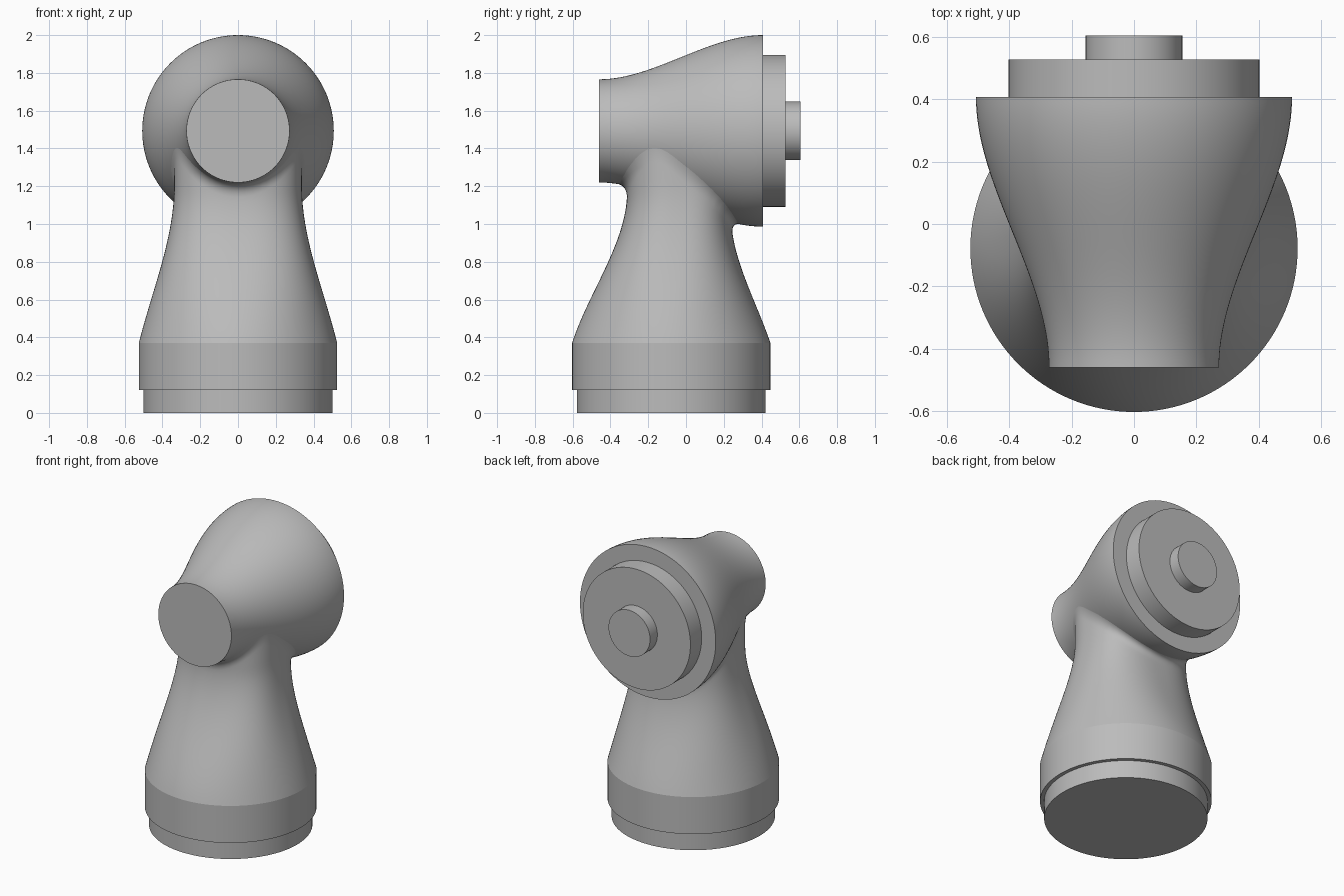
import bpy, bmesh, math
from mathutils import Vector

cube = bpy.data.objects.get("Cube")
if cube:
    bpy.data.objects.remove(cube, do_unlink=True)

SIDES = 128
AXIS_Z = 1.493          # height of the horizontal head axis
BASE_Y = -0.078         # centre of the round base
FRONT, BACK = -0.46, 0.407
R_FRONT, R_BACK = 0.273, 0.507
ARM_Z = 0.37

grey = bpy.data.materials.new("plain grey")
grey.use_nodes = True
colour = (0.5, 0.5, 0.5, 1)
grey.diffuse_color = colour
grey.node_tree.nodes["Principled BSDF"].inputs["Base Color"].default_value = colour


def loft(name, rings):
    """Skin closed rings of points and cap both ends."""
    bm = bmesh.new()
    rows = [[bm.verts.new(p) for p in ring] for ring in rings]
    n = len(rows[0])
    for a, b in zip(rows, rows[1:]):
        for i in range(n):
            j = (i + 1) % n
            bm.faces.new((a[i], a[j], b[j], b[i]))
    bm.faces.new(rows[0][::-1])
    bm.faces.new(rows[-1])
    bmesh.ops.recalc_face_normals(bm, faces=bm.faces)
    mesh = bpy.data.meshes.new(name)
    bm.to_mesh(mesh)
    bm.free()
    mesh.materials.append(grey)
    obj = bpy.data.objects.new(name, mesh)
    bpy.context.collection.objects.link(obj)
    bpy.ops.object.select_all(action='DESELECT')
    obj.select_set(True)
    bpy.context.view_layer.objects.active = obj
    bpy.ops.object.shade_smooth_by_angle(angle=math.radians(35))
    return obj


angles = [2 * math.pi * i / SIDES for i in range(SIDES)]


def upright(r, z):
    return [(r * math.cos(a), BASE_Y + r * math.sin(a), z) for a in angles]


def lying(r, y):
    return [(r * math.cos(a), y, AXIS_Z + r * math.sin(a)) for a in angles]


def head_radius(y):
    s = min(max((y - FRONT) / (BACK - FRONT), 0), 1)
    return R_FRONT + (R_BACK - R_FRONT) * s * s * (3 - 2 * s)


def ease(a, b, slope, z, top):
    """Curve from a at the arm's foot, with a start slope, levelling at b."""
    t = min((z - ARM_Z) / (top - ARM_Z), 1)
    h = 1 - 3 * t * t + 2 * t ** 3
    return b + (a - b) * h + slope * (top - ARM_Z) * t * (1 - t) ** 2


def arm_point(a, z):
    """Circle at the foot turning into a rounded rectangle at the neck."""
    hx = ease(0.525, 0.338, -0.25, z, 1.2)
    front = ease(-0.603, -0.312, 0.32, z, 1.17)
    back = ease(0.447, 0.238, -0.34, z, 1.05)
    power = 2 / ease(2, 2.6, 0, z, 1.1)
    c, s = math.cos(a), math.sin(a)
    x = hx * math.copysign(abs(c) ** power, c)
    y = (front + back) / 2 + (back - front) / 2 * math.copysign(abs(s) ** power, s)
    return Vector((x, y, z))


def inside_head(p):
    return math.hypot(p.x, p.z - AXIS_Z) < head_radius(p.y)


def arm_column(a, rows=28, steps=10):
    """One line up the arm, ending in a fillet that runs onto the head."""
    z = 0.8
    while z < AXIS_Z - 0.04 and not inside_head(arm_point(a, z)):
        z += 0.002
    hit = arm_point(a, z)
    size = 0.06
    r = head_radius(hit.y)
    slope = (head_radius(hit.y + 0.01) - head_radius(hit.y - 0.01)) / 0.02
    normal = Vector((hit.x, -slope * r, hit.z - AXIS_Z)).normalized()
    out = Vector((hit.x, hit.y + 0.04, 0)).normalized()
    along = out - normal * out.dot(normal)
    end = hit + along.normalized() * size
    # settle the end of the fillet just under the head's surface
    end.y = max(min(end.y, BACK - 0.005), FRONT + 0.005)
    k = (head_radius(end.y) - 0.003) / math.hypot(end.x, end.z - AXIS_Z)
    end.x *= k
    end.z = AXIS_Z + (end.z - AXIS_Z) * k
    low = z - size
    line = [arm_point(a, ARM_Z + (low - ARM_Z) * i / rows) for i in range(rows + 1)]
    start = line[-1]
    for i in range(1, steps + 1):
        t = i / steps
        line.append(start * (1 - t) ** 2 + hit * 2 * t * (1 - t) + end * t * t)
    return line


# Round base: narrow foot and wider collar
loft("base_foot", [upright(0.5, 0), upright(0.5, 0.125)])
loft("base_collar", [upright(0.525, 0.12), upright(0.525, ARM_Z)])

# Tapering arm; the top is left open because it is buried in the head
columns = [arm_column(a) for a in angles]
arm = loft("arm", list(zip(*columns)))
bm = bmesh.new()
bm.from_mesh(arm.data)
caps = [f for f in bm.faces if len(f.verts) > 4]
bmesh.ops.delete(bm, geom=caps, context='FACES_ONLY')
bm.to_mesh(arm.data)
bm.free()

# Flared head lying along the front-back axis
STEPS = 40
ys = [FRONT + (BACK - FRONT) * i / STEPS for i in range(STEPS + 1)]
loft("head", [lying(head_radius(y), y) for y in ys])

# Stepped plates on the back of the head
loft("back_plate", [lying(0.402, BACK - 0.01), lying(0.402, 0.527)])
loft("back_knob", [lying(0.155, 0.52), lying(0.155, 0.605)])
